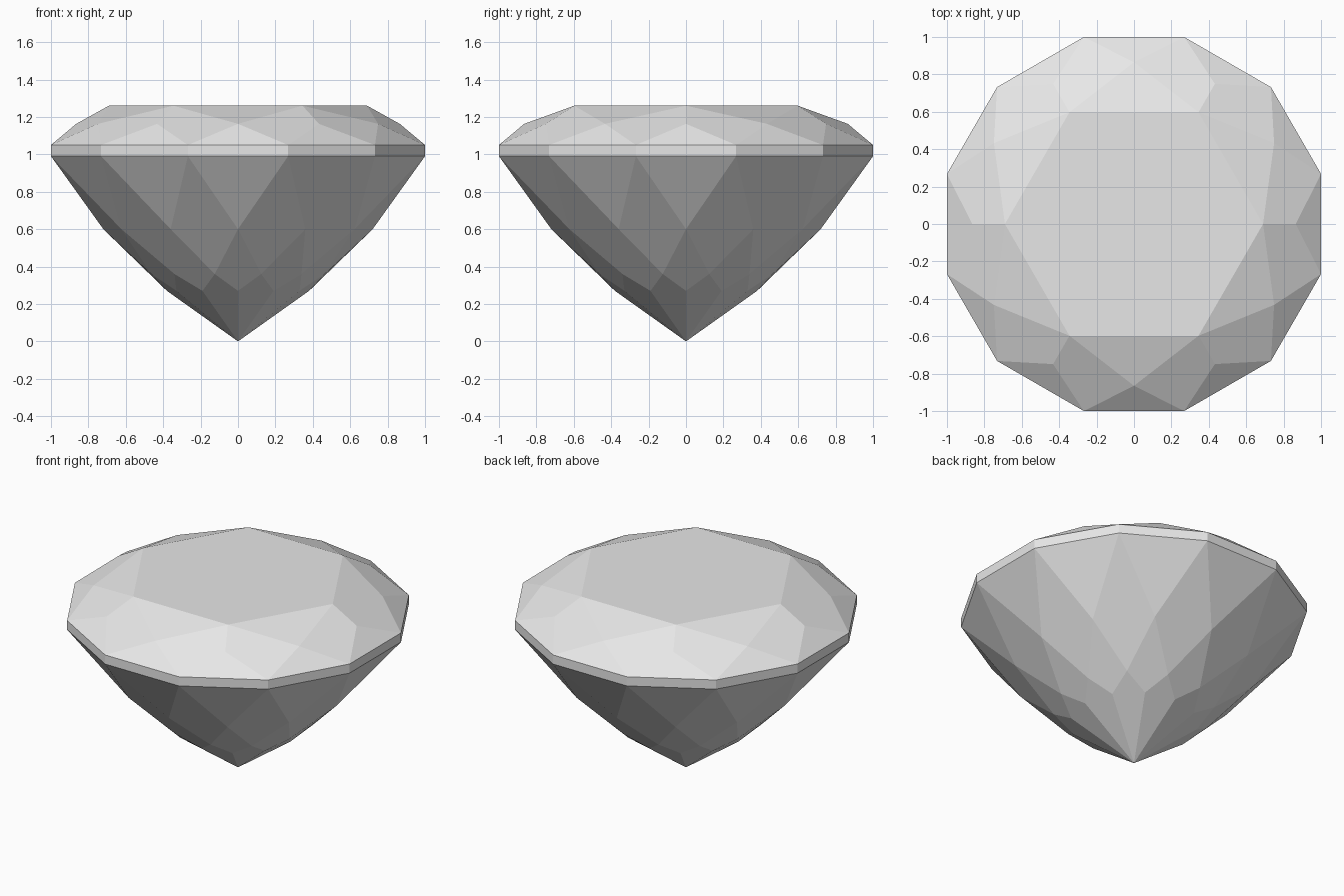
import bpy
import bmesh
from math import sin, cos, radians

if "Cube" in bpy.data.objects:
    bpy.data.objects.remove(bpy.data.objects["Cube"], do_unlink=True)

SIDES = 12
STEP = 360 / SIDES

stone = bpy.data.materials.new("pale_grey_stone")
stone.use_nodes = True
colour = (0.8, 0.8, 0.8, 1)
stone.diffuse_color = colour
stone.node_tree.nodes["Principled BSDF"].inputs["Base Color"].default_value = colour

bm = bmesh.new()


def ring(radius, z, offset=0.0, count=SIDES):
    """Evenly spaced points on a circle, turned by offset degrees."""
    angles = [radians(offset + i * 360 / count) for i in range(count)]
    return [bm.verts.new((radius * cos(a), radius * sin(a), z)) for a in angles]


# Rings from table to culet; half-step rings sit between the others
half = STEP / 2
rim = 1 / cos(radians(half))
table = ring(0.69, 1.26, count=SIDES // 2)
star = ring(0.865, 1.163)
girdle_top = ring(rim, 1.05, half)
girdle_low = ring(rim, 0.99, half)
pavilion = ring(0.72, 0.6)
lower = ring(0.48, 0.36, half)
culet_ring = ring(0.38, 0.27)
tip = bm.verts.new((0, 0, 0))

# Flat table
bm.faces.new(table)

# Facets that repeat around every side
for i in range(SIDES):
    j = (i + 1) % SIDES
    k = i - 1
    facets = [
        (girdle_top[k], girdle_top[i], star[i]),
        (girdle_low[k], girdle_low[i], girdle_top[i], girdle_top[k]),
        (girdle_low[i], girdle_low[k], pavilion[i]),
        (girdle_low[i], pavilion[i], lower[i], pavilion[j]),
        (pavilion[i], lower[k], culet_ring[i], lower[i]),
        (culet_ring[i], tip, culet_ring[j], lower[i]),
    ]
    # Crown kite next to the nearest table corner
    corner = table[(j // 2) % len(table)]
    facets.append((corner, star[i], girdle_top[i], star[j]))
    # Star facet on each table edge
    if i % 2:
        facets.append((table[i // 2], star[i], table[(i // 2 + 1) % len(table)]))
    for facet in facets:
        bm.faces.new(facet)

bmesh.ops.recalc_face_normals(bm, faces=bm.faces)
mesh = bpy.data.meshes.new("cut_gem")
bm.to_mesh(mesh)
bm.free()
mesh.materials.append(stone)
gem = bpy.data.objects.new("cut_gem", mesh)
bpy.context.collection.objects.link(gem)
